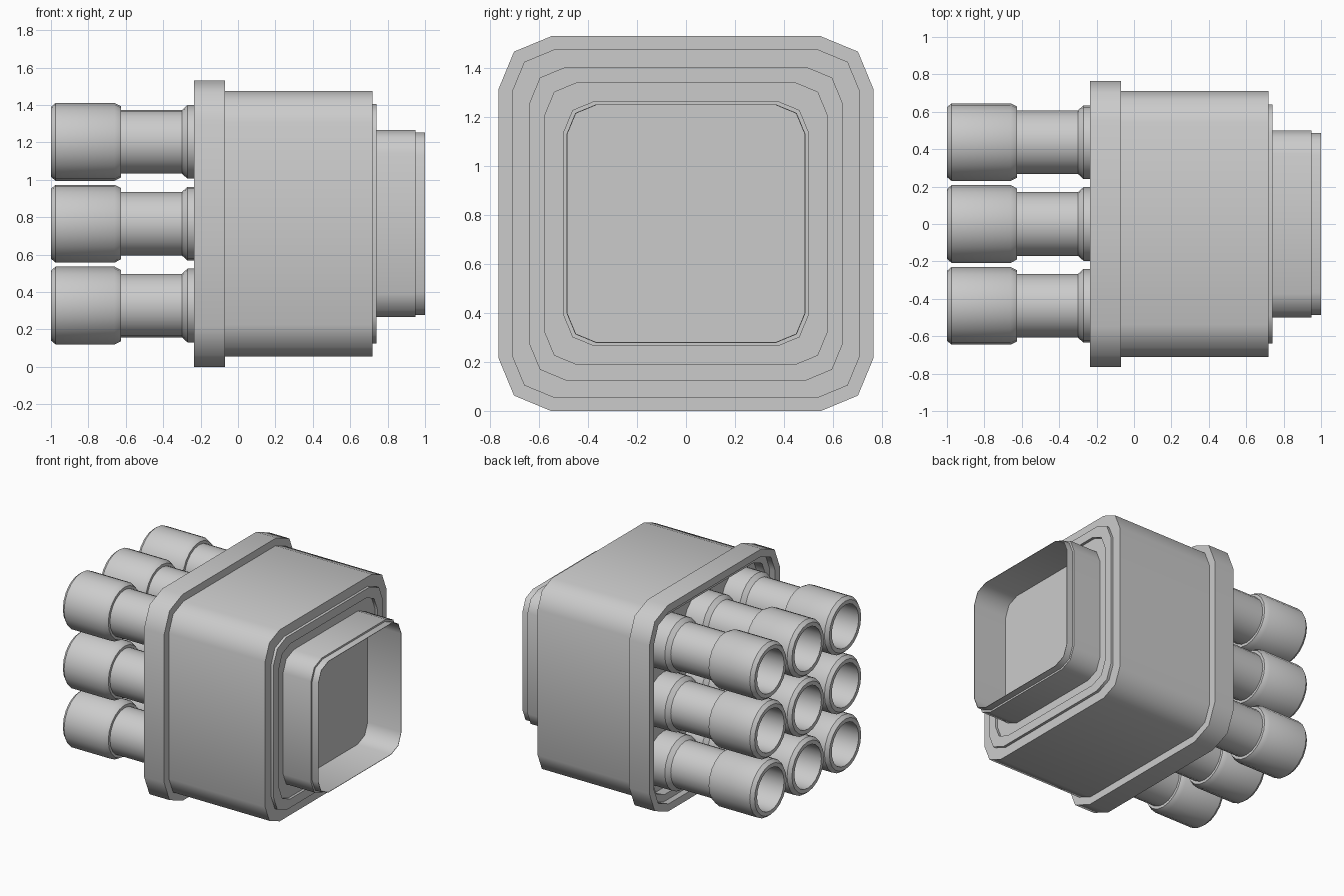
import bpy, bmesh, math

if "Cube" in bpy.data.objects:
    bpy.data.objects.remove(bpy.data.objects["Cube"])

ZC = 0.765  # height of the centre axis


def square(half, r):
    """Rounded square outline, two segments per corner."""
    c = half - r
    pts = []
    for k, (sy, sz) in enumerate(((1, 1), (-1, 1), (-1, -1), (1, -1))):
        for i in range(3):
            a = math.radians(90 * k + 45 * i)
            pts.append((sy * c + r * math.cos(a), sz * c + r * math.sin(a)))
    return pts


def circle(r, n=20):
    return [(r * math.cos(2 * math.pi * i / n), r * math.sin(2 * math.pi * i / n)) for i in range(n)]


def loft(name, sections, y=0, z=ZC, cap_first=False, cap_last=False, angle=30):
    """Skin a list of (x, outline) sections along the x axis."""
    bm = bmesh.new()
    rings = [[bm.verts.new((x, p[0], p[1])) for p in pts] for x, pts in sections]
    n = len(rings[0])
    for a, b in zip(rings, rings[1:]):
        for i in range(n):
            j = (i + 1) % n
            bm.faces.new((a[i], a[j], b[j], b[i]))
    if cap_first:
        bm.faces.new(rings[0][::-1])
    if cap_last:
        bm.faces.new(rings[-1])
    me = bpy.data.meshes.new(name)
    bm.to_mesh(me)
    bm.free()
    ob = bpy.data.objects.new(name, me)
    ob.location = (0, y, z)
    bpy.context.collection.objects.link(ob)
    bpy.ops.object.select_all(action='DESELECT')
    ob.select_set(True)
    bpy.context.view_layer.objects.active = ob
    bpy.ops.object.shade_smooth_by_angle(angle=math.radians(angle))
    return ob


# Housing: stepped rear recess, flange, main body, raised front rim
housing = [(-0.12, .66, .14), (-0.19, .66, .14), (-0.19, .71, .17), (-0.235, .71, .17),
           (-0.235, .765, .215), (-0.07, .765, .215), (-0.07, .71, .17), (0.72, .71, .17),
           (0.72, .64, .15), (0.74, .64, .15), (0.74, .575, .13), (0.72, .575, .13)]
loft("housing", [(x, square(h, r)) for x, h, r in housing],
     cap_first=True, cap_last=True, angle=50)

# Open front sleeve with a slightly narrower lip
sleeve = [(0.71, .50, .125), (0.95, .50, .125), (0.95, .487, .12), (1.0, .487, .12),
          (1.0, .484, .119), (0.725, .484, .119)]
loft("front_sleeve", [(x, square(h, r)) for x, h, r in sleeve], cap_last=True, angle=50)

# Nine rear pipes: flared root, neck, chamfered collar and bore
pipe = [(-0.12, .197), (-0.27, .197), (-0.30, .17), (-0.625, .17), (-0.625, .19), (-0.66, .208),
        (-0.975, .208), (-1.0, .187), (-1.0, .158), (-0.62, .158)]
pipe_sections = [(x, circle(r)) for x, r in reversed(pipe)]
for row in (-1, 0, 1):
    for col in (-1, 0, 1):
        loft(f"pipe_{row + 2}_{col + 2}", pipe_sections, y=col * 0.4375,
             z=ZC + row * 0.4375, cap_first=True)
